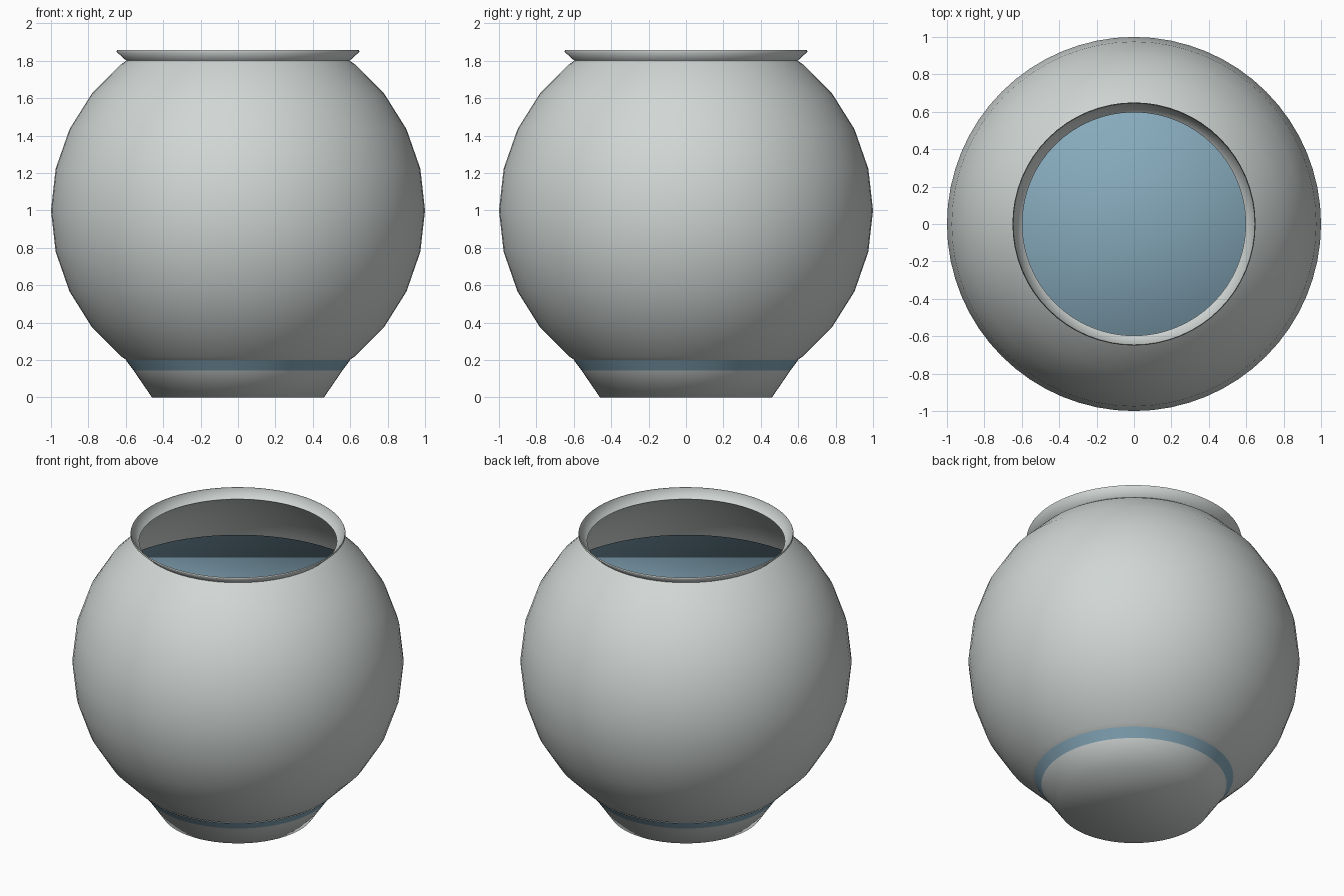
import bpy, bmesh, math

cube = bpy.data.objects.get("Cube")
if cube:
    bpy.data.objects.remove(cube, do_unlink=True)

SEGMENTS = 64
RINGS = 14


def make_material(name, color):
    mat = bpy.data.materials.new(name)
    mat.use_nodes = True
    mat.diffuse_color = (*color, 1)
    mat.node_tree.nodes["Principled BSDF"].inputs["Base Color"].default_value = (*color, 1)
    return mat


def lathe(name, profile, mat, cap_bottom=False, cap_top=False):
    """Turn a bottom-to-top (radius, height) profile around z."""
    bm = bmesh.new()
    rings = []
    for r, z in profile:
        ring = []
        for i in range(SEGMENTS):
            a = math.tau * i / SEGMENTS
            ring.append(bm.verts.new((r * math.cos(a), r * math.sin(a), z)))
        rings.append(ring)
    for low, high in zip(rings, rings[1:]):
        for i in range(SEGMENTS):
            j = (i + 1) % SEGMENTS
            bm.faces.new((low[i], low[j], high[j], high[i]))
    if cap_bottom:
        bm.faces.new(rings[0][::-1])
    if cap_top:
        bm.faces.new(rings[-1])
    for f in bm.faces:
        f.smooth = True
    mesh = bpy.data.meshes.new(name)
    bm.to_mesh(mesh)
    bm.free()
    mesh.materials.append(mat)
    obj = bpy.data.objects.new(name, mesh)
    bpy.context.collection.objects.link(obj)
    return obj


def sphere_rings(first, last, radius=1.0):
    """Rings of a ball centred at height 1, counted from its equator."""
    step = math.pi / RINGS
    return [(radius * math.cos(k * step), 1 + radius * math.sin(k * step))
            for k in range(first, last + 1)]


glass = make_material("pale_grey_glass", (0.64, 0.68, 0.67))
blue = make_material("water_blue", (0.24, 0.40, 0.50))

# Round bowl, cut flat at both ends, with a flared rim
neck = 0.597
lathe("bowl", [(neck, 0.2)] + sphere_rings(-4, 4) + [(neck, 1.8)], glass)
lathe("rim", [(neck, 1.8), (0.65, 1.848), (0.646, 1.857)], glass)

# Water with a level surface
lathe("water", sphere_rings(-4, 2, 0.985), blue, cap_bottom=True, cap_top=True)

# Tapered foot with a blue band at its top
split = (0.559, 0.145)
lathe("foot_band", [split, (0.6, 0.2)], blue)
lathe("foot", [(0.46, 0), split], glass, cap_bottom=True)
